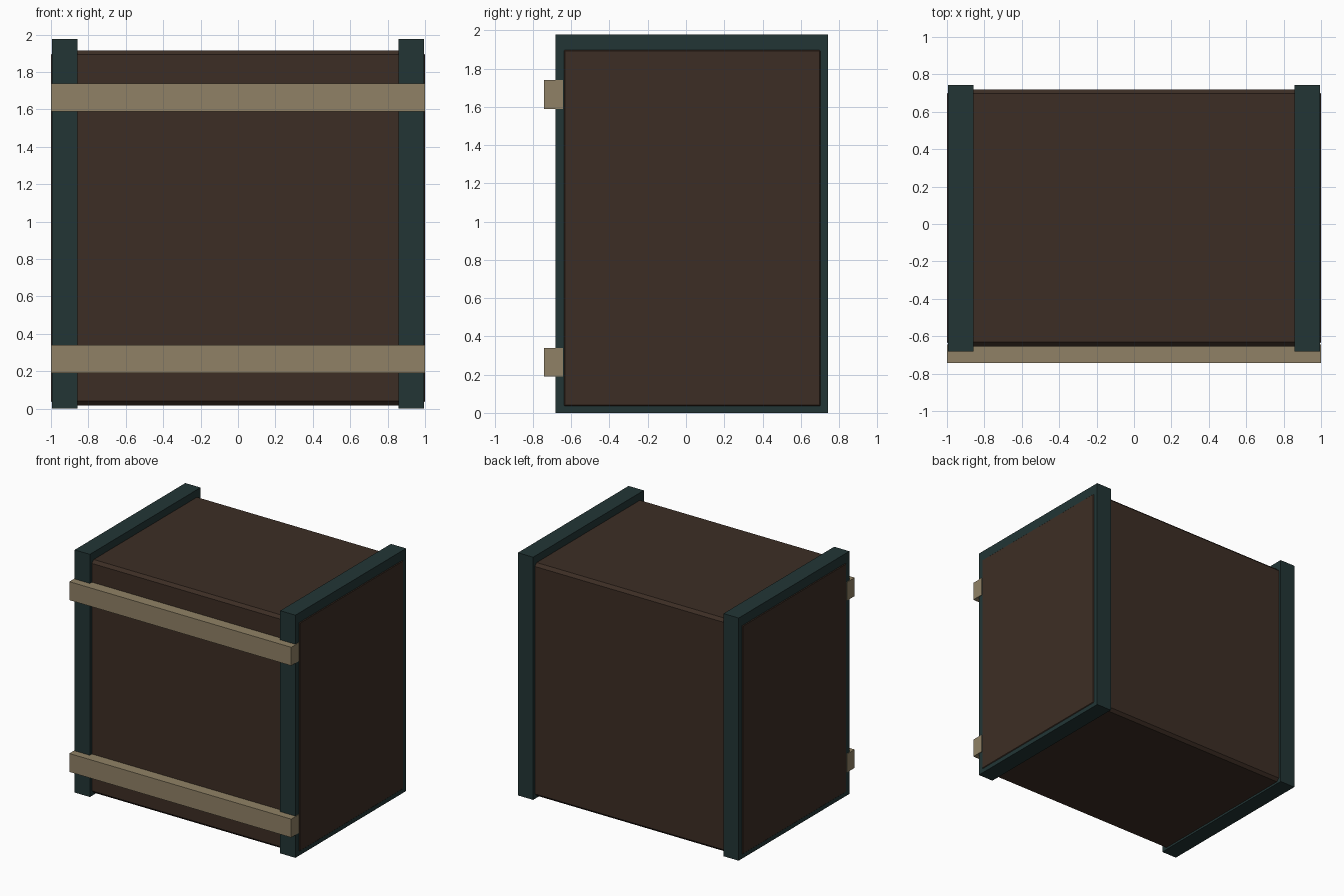
import bpy

if "Cube" in bpy.data.objects:
    bpy.data.objects.remove(bpy.data.objects["Cube"])


def material(name, rgb):
    m = bpy.data.materials.new(name)
    m.diffuse_color = (*rgb, 1.0)
    m.use_nodes = True
    m.node_tree.nodes["Principled BSDF"].inputs["Base Color"].default_value = m.diffuse_color
    return m


brown = material("dark brown", (0.046, 0.027, 0.018))
teal = material("dark teal", (0.016, 0.036, 0.036))
tan = material("tan wood", (0.280, 0.222, 0.132))


def box(name, lo, hi, mat, bevel=0.0):
    """Axis-aligned box between two corners, with optional flat chamfer."""
    centre = [(a + b) / 2 for a, b in zip(lo, hi)]
    bpy.ops.mesh.primitive_cube_add(size=1, location=centre)
    ob = bpy.context.object
    ob.name = name
    ob.scale = [b - a for a, b in zip(lo, hi)]
    bpy.ops.object.transform_apply(location=False, rotation=False, scale=True)
    ob.data.materials.append(mat)
    if bevel:
        mod = ob.modifiers.new("chamfer", 'BEVEL')
        mod.width = bevel
        mod.segments = 1
    return ob


# Chamfered crate body, standing slightly proud of the end bands
box("crate_body", (-1.0, -0.655, 0.017), (1.0, 0.72, 1.916), brown, 0.023)

# Bands wrapped around both ends
for side, x0, x1 in (("left", -0.995, -0.858), ("right", 0.858, 0.995)):
    box(side + "_band", (x0, -0.682, 0.0), (x1, 0.743, 1.977), teal)

# Horizontal slats across the front
for level, z in (("lower", 0.19), ("upper", 1.59)):
    box(level + "_slat", (-1.0, -0.743, z), (1.0, -0.643, z + 0.15), tan)
